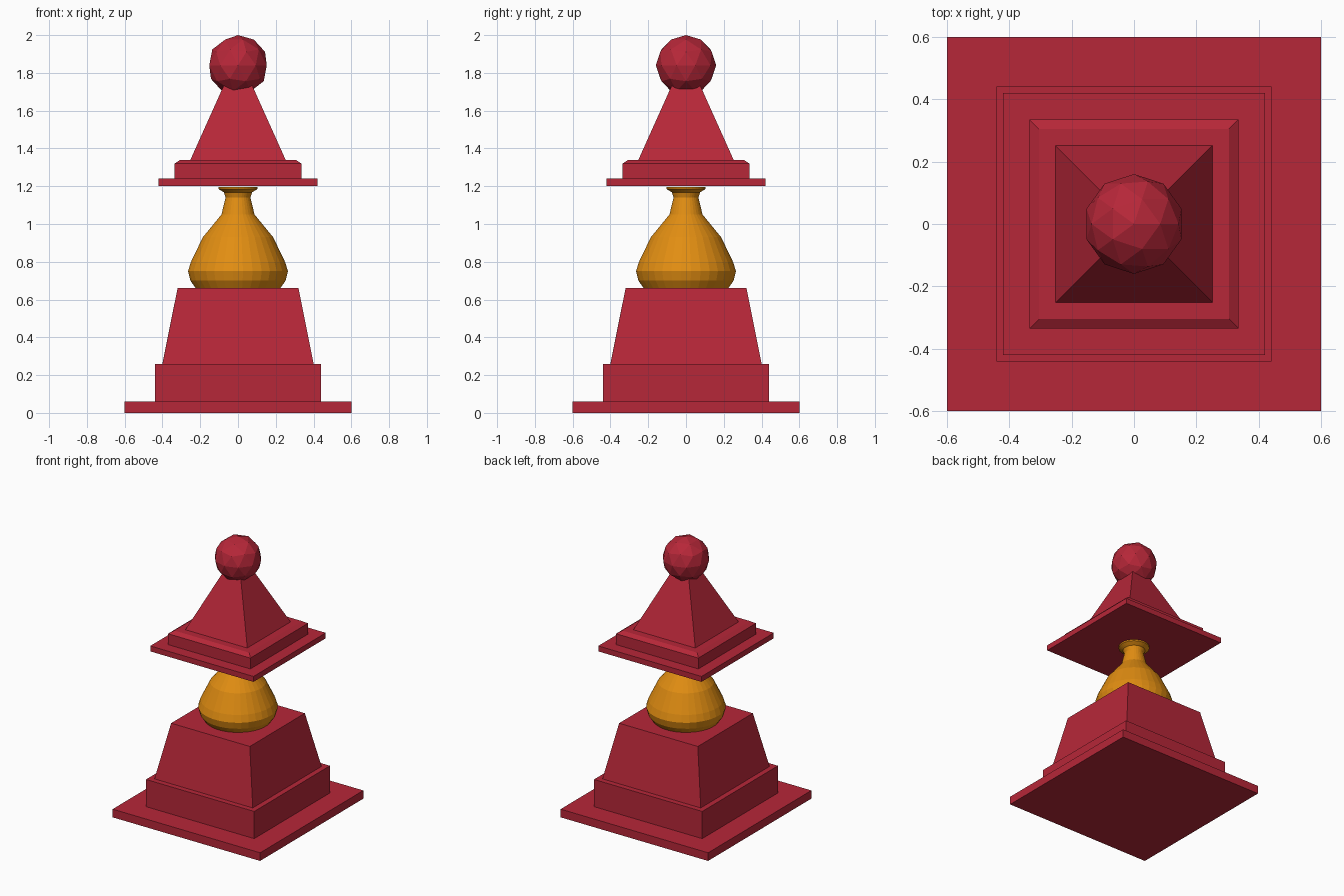
import bpy
import bmesh
from math import pi, sqrt

cube = bpy.data.objects.get("Cube")
if cube:
    bpy.data.objects.remove(cube, do_unlink=True)


def material(name, rgb):
    mat = bpy.data.materials.new(name)
    mat.use_nodes = True
    mat.diffuse_color = (*rgb, 1)
    mat.node_tree.nodes["Principled BSDF"].inputs["Base Color"].default_value = (*rgb, 1)
    return mat


red = material("crimson", (0.47, 0.02, 0.04))
gold = material("gold", (0.76, 0.27, 0.006))


def turned(name, profile, sides, mat):
    """Closed solid with regular cross-section from (radius, z) rings."""
    bm = bmesh.new()
    turn = pi / sides
    rings = []
    for radius, z in profile:
        ring = bmesh.ops.create_circle(bm, segments=sides, radius=radius)["verts"]
        bmesh.ops.rotate(bm, verts=ring, cent=(0, 0, 0),
                         matrix=mathutils.Matrix.Rotation(turn, 3, "Z"))
        for v in ring:
            v.co.z = z
        rings.append(ring)
    for low, high in zip(rings, rings[1:]):
        for i in range(sides):
            j = (i + 1) % sides
            bm.faces.new((low[i], low[j], high[j], high[i]))
    bm.faces.new(rings[0])
    bm.faces.new(rings[-1])
    bmesh.ops.recalc_face_normals(bm, faces=bm.faces[:])
    return finish(name, bm, mat)


def finish(name, bm, mat):
    mesh = bpy.data.meshes.new(name)
    bm.to_mesh(mesh)
    bm.free()
    mesh.materials.append(mat)
    obj = bpy.data.objects.new(name, mesh)
    bpy.context.collection.objects.link(obj)
    return obj


def square(name, *levels):
    """Square block from (half width, z) levels."""
    return turned(name, [(half * sqrt(2), z) for half, z in levels], 4, red)


import mathutils

# Stepped pedestal
square("base_slab", (0.60, 0), (0.60, 0.06))
square("plinth", (0.44, 0.06), (0.44, 0.26))
square("tapered_pedestal", (0.40, 0.26), (0.32, 0.66))

# Rounded vase with a flared lip
turned("vase", [(0.225, 0.66), (0.253, 0.70), (0.266, 0.75), (0.25, 0.80),
                (0.187, 0.93), (0.088, 1.05), (0.066, 1.14), (0.075, 1.168),
                (0.105, 1.186), (0.105, 1.196)], 32, gold)

# Roof tiers and pyramid
square("roof_eave", (0.42, 1.20), (0.42, 1.24))
square("roof_tier", (0.335, 1.24), (0.335, 1.32), (0.305, 1.34))
square("roof_pyramid", (0.252, 1.34), (0.07, 1.745))

# Faceted ball finial
bm = bmesh.new()
bmesh.ops.create_icosphere(bm, subdivisions=2, radius=0.16)
bmesh.ops.translate(bm, verts=bm.verts[:], vec=(0, 0, 1.84))
finish("ball_finial", bm, red)
